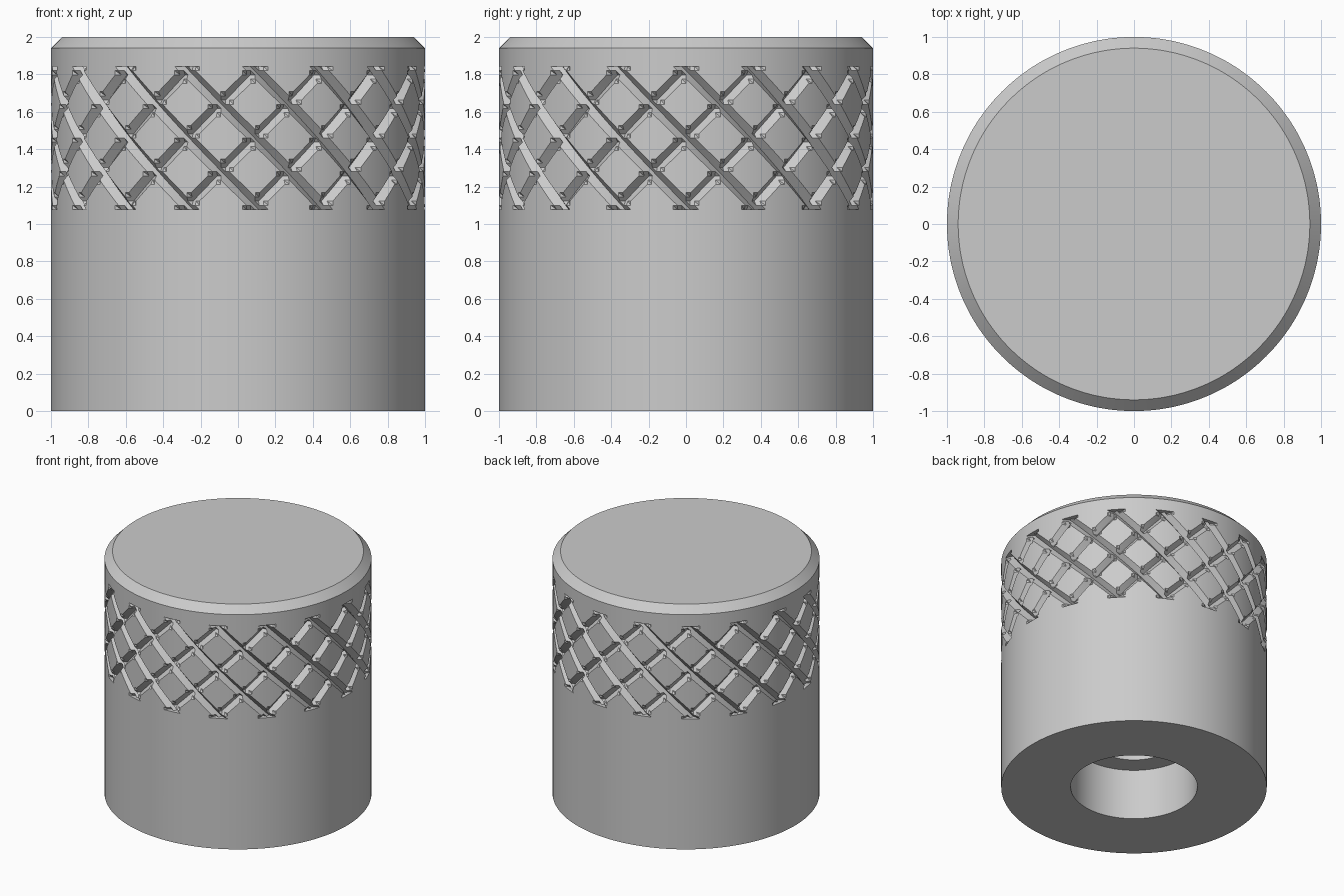
import bpy, bmesh, math

if "Cube" in bpy.data.objects:
    bpy.data.objects.remove(bpy.data.objects["Cube"])

REPEATS = 17            # knurl crossings around the knob
CELL = 16               # grid columns per crossing, so grid diagonals follow the grooves
COLS = REPEATS * CELL
HALF_ROWS = 17
ROW = 0.0225
MID_Z = 1.46
DEPTH = 0.045
HALF_WIDTH = 2          # groove half width in grid steps

bm = bmesh.new()


def ring(z, radius):
    """Ring of vertices; radius is a number or a function of the column."""
    verts = []
    for i in range(COLS):
        a = 2 * math.pi * i / COLS
        r = radius(i) if callable(radius) else radius
        verts.append(bm.verts.new((r * math.cos(a), r * math.sin(a), z)))
    return verts


def bridge(lower, upper):
    for i in range(COLS):
        k = (i + 1) % COLS
        bm.faces.new((lower[i], lower[k], upper[k], upper[i]))


def strand_distance(n):
    n = n % CELL
    return min(n, CELL - n)


def knurl_radius(i, j):
    d = min(strand_distance(i + j), strand_distance(i - j))
    return 1 - DEPTH * max(0, 1 - d / HALF_WIDTH)


def bridge_knurl(lower, upper, j):
    # split each quad along the nearest groove direction
    for i in range(COLS):
        k = (i + 1) % COLS
        a, b, c, d = lower[i], lower[k], upper[k], upper[i]
        rising = strand_distance(i - j)
        falling = min(strand_distance(i + j), strand_distance(i + j + 2))
        if rising < falling:
            tris = ((a, b, c), (a, c, d))
        else:
            tris = ((a, b, d), (b, c, d))
        for t in tris:
            bm.faces.new(t)


# stepped bore, underside and plain lower wall
low_z = MID_Z - HALF_ROWS * ROW
top_z = MID_Z + HALF_ROWS * ROW
lower_profile = [(1.40, 0.32), (0.42, 0.32), (0.42, 0.477), (0, 0.477),
                 (0, 1), (low_z, 1)]
rings = [ring(z, r) for z, r in lower_profile]
for a, b in zip(rings, rings[1:]):
    bridge(a, b)
bm.faces.new(rings[0])

# diamond knurl band
knurl = [(j, ring(MID_Z + j * ROW, lambda i: knurl_radius(i, j)))
         for j in range(-HALF_ROWS, HALF_ROWS + 1)]
bridge(rings[-1], knurl[0][1])
for (j, a), (_, b) in zip(knurl, knurl[1:]):
    bridge_knurl(a, b, j)

# upper wall, chamfer and flat top
upper = [ring(z, r) for z, r in [(top_z, 1), (1.94, 1), (2, 0.94)]]
bridge(knurl[-1][1], upper[0])
for a, b in zip(upper, upper[1:]):
    bridge(a, b)
bm.faces.new(upper[-1])

bmesh.ops.remove_doubles(bm, verts=bm.verts, dist=1e-4)
bmesh.ops.recalc_face_normals(bm, faces=bm.faces)

mesh = bpy.data.meshes.new("knurled_knob")
bm.to_mesh(mesh)
bm.free()
knob = bpy.data.objects.new("knurled_knob", mesh)
bpy.context.collection.objects.link(knob)
bpy.context.view_layer.objects.active = knob
knob.select_set(True)
bpy.ops.object.shade_smooth_by_angle(angle=math.radians(25))
